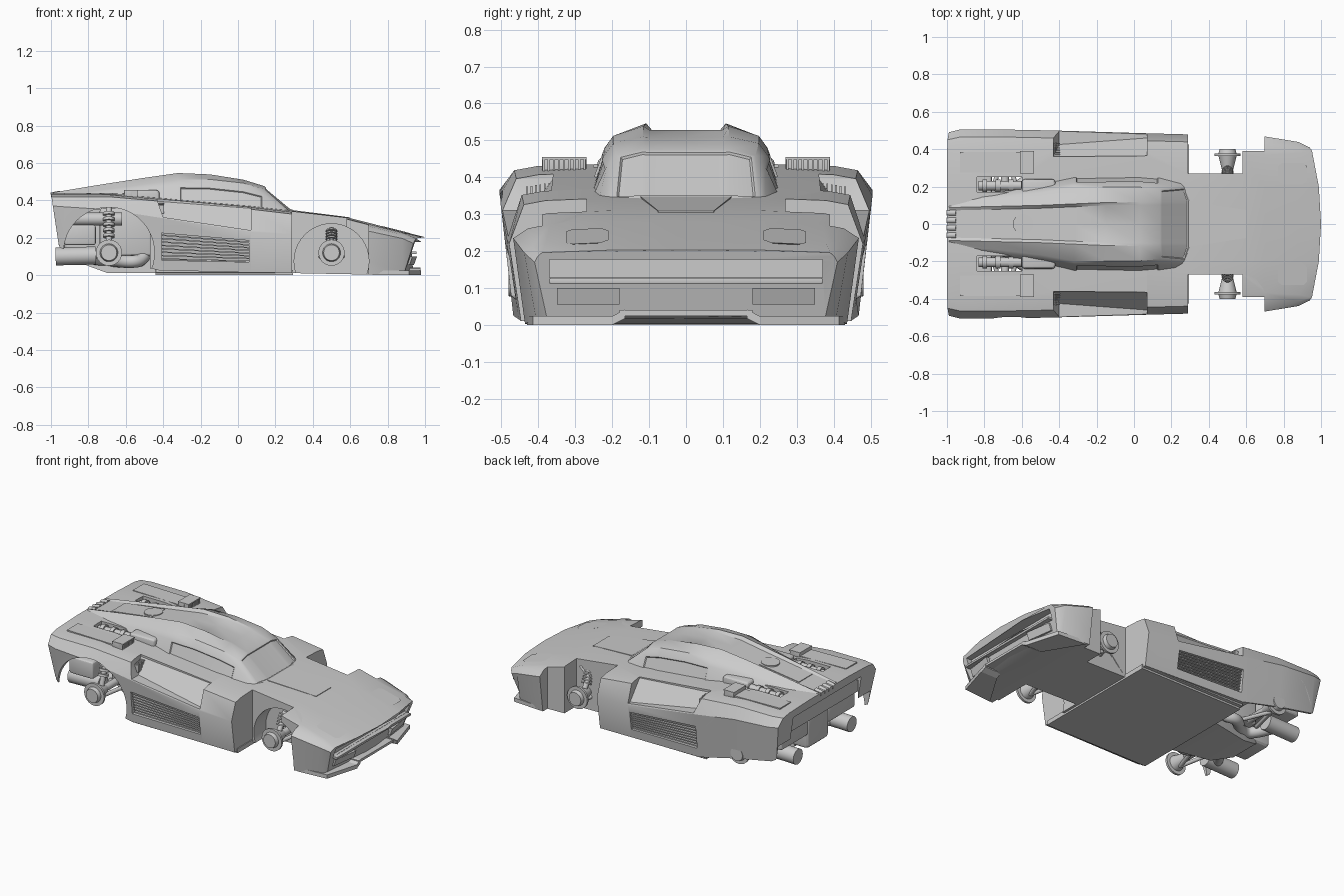
import bpy, bmesh, math
from mathutils import Vector

if "Cube" in bpy.data.objects:
    bpy.data.objects.remove(bpy.data.objects["Cube"])


def smooth(ob):
    bpy.ops.object.select_all(action='DESELECT')
    ob.select_set(True)
    bpy.context.view_layer.objects.active = ob
    bpy.ops.object.shade_smooth_by_angle(angle=math.radians(28))


def finish(name, bm):
    bmesh.ops.recalc_face_normals(bm, faces=bm.faces)
    me = bpy.data.meshes.new(name)
    bm.to_mesh(me)
    bm.free()
    ob = bpy.data.objects.new(name, me)
    bpy.context.collection.objects.link(ob)
    smooth(ob)
    return ob


def loft(name, halves, insets=()):
    """Half sections of (x, y, z) from centre top to bottom, mirrored in y."""
    bm = bmesh.new()
    rings = []
    for half in halves:
        pts = half + [(x, -y, z) for x, y, z in reversed(half) if y > 0]
        rings.append([bm.verts.new(p) for p in pts])
    n, faces = len(rings[0]), []
    for a, b in zip(rings, rings[1:]):
        for j in range(n):
            k = (j + 1) % n
            faces.append(bm.faces.new((a[j], a[k], b[k], b[j])))
    bm.faces.new(rings[0])
    bm.faces.new(rings[-1])
    bmesh.ops.recalc_face_normals(bm, faces=bm.faces)
    for group in insets:
        for thick, deep in ((.012, 0), (.004, -.006)):
            bmesh.ops.inset_region(bm, faces=[faces[i] for i in group], thickness=thick, depth=deep,
                                   use_even_offset=True)
    return finish(name, bm)


def hull(name, pts, bevel=0):
    bm = bmesh.new()
    for p in pts:
        bm.verts.new(p)
    bmesh.ops.convex_hull(bm, input=bm.verts)
    bmesh.ops.delete(bm, geom=[v for v in bm.verts if not v.link_faces], context='VERTS')
    bmesh.ops.dissolve_limit(bm, angle_limit=.02, verts=bm.verts, edges=bm.edges)
    if bevel:
        bmesh.ops.bevel(bm, geom=bm.edges[:], offset=bevel, segments=3, affect='EDGES', profile=.5)
    return finish(name, bm)


def box(name, x, y, z, bevel=0):
    return hull(name, [(a, b, c) for a in x for b in y for c in z], bevel)


def rod(name, p, q, r1, r2=None, n=24):
    p, q = Vector(p), Vector(q)
    bm = bmesh.new()
    bmesh.ops.create_cone(bm, cap_ends=True, segments=n, radius1=r1, radius2=r1 if r2 is None else r2,
                          depth=(q - p).length)
    rot = (q - p).to_track_quat('Z', 'Y').to_matrix()
    for v in bm.verts:
        v.co = rot @ v.co + (p + q) / 2
    return finish(name, bm)


def pipe(name, pts, r):
    cu = bpy.data.curves.new(name, 'CURVE')
    cu.dimensions, cu.bevel_depth, cu.bevel_resolution, cu.use_fill_caps = '3D', r, 4, True
    sp = cu.splines.new('NURBS')
    sp.points.add(len(pts) - 1)
    for a, b in zip(sp.points, pts):
        a.co = (*b, 1)
    sp.use_endpoint_u, sp.order_u = True, 3
    bpy.context.collection.objects.link(bpy.data.objects.new(name, cu))


def cut(ob, cutter):
    cutter.hide_render = True
    m = ob.modifiers.new('cut', 'BOOLEAN')
    m.operation, m.object, m.solver = 'DIFFERENCE', cutter, 'MANIFOLD'
    bpy.context.view_layer.objects.active = ob
    bpy.ops.object.modifier_apply(modifier=m.name)
    bpy.data.objects.remove(cutter)


def track(*keys):
    """Piecewise linear rule along the car."""
    def at(x):
        for (a, u), (b, v) in zip(keys, keys[1:]):
            if x <= b:
                return u + (v - u) * (x - a) / (b - a)
        return keys[-1][1]
    return at


# Rules for the body: deck height, half width, belt height, underside
top = track((-1, .437), (-.69, .437), (.07, .37), (.58, .31), (1, .203))
width = track((-1, .49), (-.93, .505), (-.6, .505), (.07, .485), (.7, .468), (.9, .435), (1, .41))
belt = track((-1, .37), (-.69, .35), (.07, .23), (.29, .22), (.58, .23), (.7, .235), (1, .17))
under = track((-1, .15), (-.69, .09), (-.42, .025), (.7, .003), (1, .025))


def body_half(x):
    t, w, b, u = top(x), width(x), belt(x), under(x)
    e = .02 if x == 1 else .06 if x > .8 else .1
    half = [(0, t), (.2, t), (w - e, t - .007), (w - e * .4, t - .018), (w, b), (w - .032, u), (0, u)]
    lean = lambda y, z: -.36 * (t - z) - .3 * y * y if x == 1 else .15 * (t - z) if x == -1 else 0
    return [(x + lean(y, z), y, z) for y, z in half]


# Main body shell, with open tail, engine bay and nose intake
body = loft('body', [body_half(x) for x in (-1, -.93, -.69, -.42, .07, .29, .58, .7, .88, 1)])
cut(body, box('c', (-1.2, -.95), (-.34, .34), (-.1, .38)))
cut(body, box('c', (-.97, -.47), (-.46, .46), (-.1, .35)))
cut(body, box('c', (.91, 1.1), (-.37, .37), (.128, .178)))
for s in (1, -1):
    # Front wheel bay with rounded forward corner, and wheel arches
    cut(body, box('c', (.29, .58), (s * .27, s * .7), (-.2, .6)))
    cut(body, box('c', (.5, .699), (s * .39, s * .7), (-.2, .6)))
    cut(body, rod('c', (.58, s * .39, -.2), (.58, s * .39, .6), .12, n=48))
    cut(body, rod('c', (.5, s * .15, .075), (.5, s * .7, .075), .2, n=40))
    cut(body, rod('c', (-.69, s * .25, .12), (-.69, s * .7, .12), .243, n=48))
    # Shoulder scoop, side louvre recess, deck opening
    scoop = [(.07, .365, .357), (.07, .46, .24), (-.43, .36, .395), (-.40, .425, .31)]
    cut(body, hull('c', [(x, s * (y + a), z + b) for x, y, z in scoop for a, b in ((0, 0), (.15, 0), (.15, .2), (0, .2))]))
    recess = [(-.41, .467, .225), (.06, .451, .185), (.06, .427, .07), (-.41, .438, .08)]
    cut(body, hull('c', [(x, s * (y + d), z) for d in (0, .2) for x, y, z in recess]))
    cut(body, box('c', (-.84, -.60), (s * .17, s * .25), (.3, .6)))
smooth(body)

# Cabin with ridged roof running into the tail spine
roof = track((-.99, .437), (-.32, .527), (-.15, .528), (.03, .508), (.14, .475), (.30, .343))
ridge = track((-.99, .088), (-.5, .10), (-.15, .115), (.30, .12))
lift = track((-.99, .005), (-.6, .017), (-.32, .019), (.03, .002), (.30, 0))
rail = track((-.99, .115), (-.75, .135), (-.5, .165), (-.32, .198), (.03, .197), (.14, .188), (.30, .20))
base = track((-.99, .135), (-.75, .165), (-.32, .255), (.03, .262), (.30, .24))


def cabin_half(x):
    z, r, a, b = roof(x), ridge(x), rail(x), base(x)
    hi = z - (.003 if x == .30 else .016)
    lo = top(x) - .02
    back = .025 if x == .30 else 0
    return [(x, 0, z), (x, r - .016, z), (x, r, z + lift(x)), (x - back, a, hi),
            (x - 1.3 * back, a + .4 * (b - a), hi - .25 * (hi - lo)), (x - 2 * back, b, lo)]


loft('cabin', [cabin_half(x) for x in (.30, .14, .03, -.15, -.32, -.5, -.75, -.99)],
     insets=[[0, 1, 2, 8, 9, 10], [15, 26, 37], [17, 28, 39]])

# Spine hatch, filler cap, hood panel, nose and tail parts
hull('engine_hatch', [(x, y, roof(x) + d) for x in (-.84, -.56) for y in (-.068, .068) for d in (-.02, .004)])
rod('filler_cap', (-.59, 0, .46), (-.592, 0, .499), .055, n=32)
hull('hood_panel', [(x, y, top(x) + d) for x, w in ((.28, .125), (.6, .075)) for y in (-w, w) for d in (-.02, .004)])
box('floor_plate', (-.44, .295), (-.425, .425), (0, .028))
box('splitter_centre', (.86, .972), (-.18, .18), (.025, .04))
box('nose_bar', (.90, .955), (-.37, .37), (.112, .127), .003)
box('tail_panel', (-.955, -.94), (-.46, .46), (.27, .40))
for i in range(4):
    rod('small_tail_pipe', (-1, i * .04 - .06, .425), (-.95, i * .04 - .06, .435), .017, n=16)

for s in (1, -1):
    hull('splitter_side', [(x, s * y, z) for z in (0, .024) for x, y in ((.72, .43), (.915, .415), (.978, .2), (.86, .2))])
    hull('splitter_ramp', [(x, s * y, z + d) for x in (.86, .975) for y, z in ((.2, 0), (.165, .018)) for d in (0, .024)])
    hull('nose_light', [(.99 - .36 * (.2 - z) - .27 * y * y + d, s * y, z) for y in (.18, .35) for z in (.055, .1)
                        for d in (-.02, .012)])
    hull('headlight_cover', [(x, s * y, top(x) - (y - .2) * .045 + .002) for y, a, b in
                             ((.21, .80, .90), (.23, .77, .925), (.31, .77, .925), (.325, .79, .91)) for x in (a, b)]
         + [(.85, s * .27, .21)])
    # Side louvres and sill
    for i in range(8):
        t = (i + .5) / 8
        ends = ((-.405, .458 + .028 * t, .08 + .145 * t), (.06, .446 + .026 * t, .07 + .115 * t))
        hull('side_louvre', [(x, s * (y - a), z + b) for x, y, z in ends for a in (0, .03) for b in (-.006, .001)])
    box('sill', (-.44, .29), (s * .40, s * .447), (.012, .032), .004)
    # Scoop grille, rear deck vent and its panel
    for i in range(6):
        y = .368 + i * .012
        box('scoop_fin', (-.43, -.395), (s * y, s * (y + .005)), (.33, .385 - i * .002))
    hull('deck_panel', [(x, s * y, z) for x, a in ((-.93, .439), (-.61, .433)) for y in (.275, .385) for z in (.41, a)])
    box('deck_vent', (-.61, -.565), (s * .27, s * .39), (.41, .454), .005)
    box('vent_roof', (-.61, -.535), (s * .27, s * .39), (.448, .455))
    for i in range(9):
        y = .272 + i * .0138
        box('vent_fin', (-.57, -.538), (s * y, s * (y + .006)), (.40, .449))
    # Engine intakes
    box('intake_pod', (-.60, -.42), (s * .12, s * .24), (.36, .455), .018)
    rod('intake_tube', (-.83, s * .205, .40), (-.6, s * .205, .41), .026)
    for i in range(3):
        rod('intake_collar', (i * .07 - .81, s * .205, .405), (i * .07 - .785, s * .205, .405), .034)
    # Wheel hubs, axles and dampers
    for x, y, inner, high in ((.5, .37, .14, .25), (-.69, .45, .2, .36)):
        hub = lambda name, a, b, *r: rod(name, (x, s * a, .12), (x, s * b, .12), *r)
        hub('hub_disc', y - .007, y + .007, .07)
        hub('hub_cap', y, y + .03, .05, .042)
        hub('hub_cone', y - .1, y, .025, .05)
        hub('axle', inner, y - .05, .022)
        for d in (-.06, .06):
            rod('wishbone', (x + d, s * inner, .1), (x, s * (y - .04), .085), .012, n=12)
        a, b = Vector((x, s * (y - .07), .15)), Vector((x, s * (y - .13), high))
        rod('damper', a, b, .016, n=16)
        for i in range(5):
            p = a.lerp(b, .25 + i * .14)
            rod('damper_coil', p, p + (b - a) * .07, .031, n=16)
    # Exhausts
    route = [(-.47, .13, .17), (-.5, .2, .08), (-.58, .24, .07), (-.68, .13, .08), (-.78, .14, .09), (-.84, .27, .1)]
    pipe('exhaust_bend', [(x, s * y, z) for x, y, z in route], .034)
    rod('silencer', (-.975, s * .27, .10), (-.76, s * .27, .105), .048, n=28)
    box('rear_block', (-.93, -.76), (s * .10, s * .37), (.16, .27), .015)
    rod('rear_canister', (-.93, s * .3, .30), (-.62, s * .3, .30), .035)

# Engine, gearbox and belly
box('engine_block', (-.74, -.46), (-.22, .22), (.10, .36), .02)
box('gearbox', (-.93, -.70), (-.11, .11), (.07, .30), .025)
hull('belly_pan', [(x, y, z) for x, w, b in ((-.83, .1, .06), (-.7, .15, .012), (-.44, .2, .012))
                   for y in (-w, w) for z in (b, .11)])
